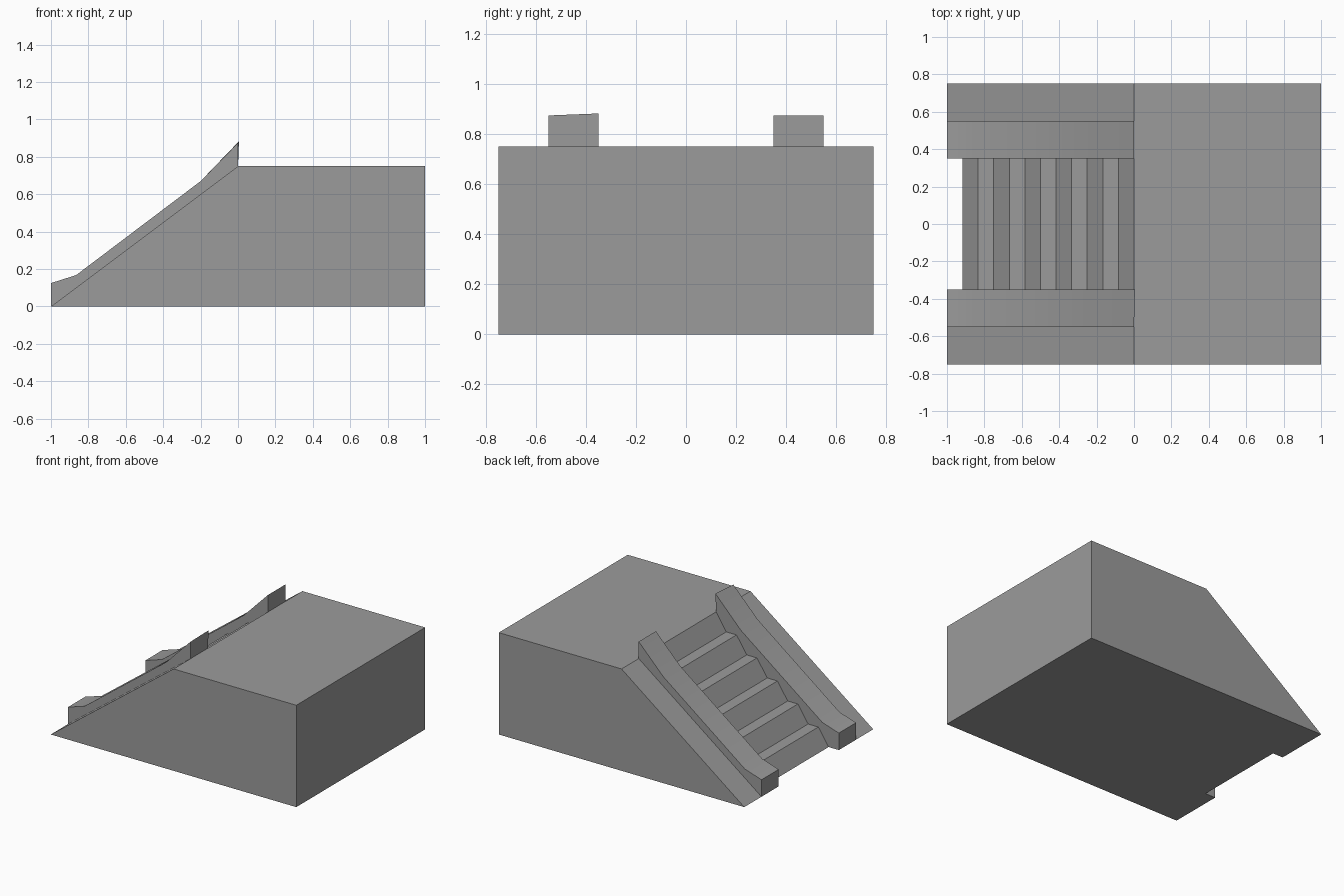
import bpy, bmesh, math

if "Cube" in bpy.data.objects:
    bpy.data.objects.remove(bpy.data.objects["Cube"])

W, INNER, OUTER = 0.75, 0.35, 0.55   # half width, rail inner and outer y
STEPS, RISE, RUN = 6, 0.125, 1 / 12

grey = bpy.data.materials.new("dark_grey")
grey.diffuse_color = (0.33, 0.33, 0.33, 1)
grey.use_nodes = True
grey.node_tree.nodes["Principled BSDF"].inputs["Base Color"].default_value = grey.diffuse_color


def strip(bm, profile, y0, y1):
    """Sweep a closed x-z profile from y0 to y1, leaving the ends open."""
    a = [bm.verts.new((x, y0, z)) for x, z in profile]
    b = [bm.verts.new((x, y1, z)) for x, z in profile]
    for i in range(len(profile)):
        j = (i + 1) % len(profile)
        bm.faces.new((a[i], a[j], b[j], b[i]))
    return a, b


def finish(bm, name):
    bmesh.ops.remove_doubles(bm, verts=bm.verts[:], dist=1e-4)
    bmesh.ops.recalc_face_normals(bm, faces=bm.faces[:])
    bmesh.ops.dissolve_limit(bm, angle_limit=math.radians(1),
                             verts=bm.verts[:], edges=bm.edges[:])
    mesh = bpy.data.meshes.new(name)
    bm.to_mesh(mesh)
    bm.free()
    mesh.materials.append(grey)
    obj = bpy.data.objects.new(name, mesh)
    bpy.context.collection.objects.link(obj)
    return obj


# Body: block with sloped flanks and a sunken stair in the middle
noses = [(-1 + 2 * RUN * i, RISE * i) for i in range(STEPS + 1)]
feet = [(x + RUN, z) for x, z in noses[:-1]]
stair = [feet[0]]
for nose, foot in zip(noses[1:], feet[1:] + [None]):
    stair += [nose] + ([foot] if foot else [])
block = [(1, 0.75), (1, 0)]

bm = bmesh.new()
strip(bm, stair + block, -INNER, INNER)
for s in (-1, 1):
    inner, outer = strip(bm, noses + block + [feet[0]], s * INNER, s * W)
    bm.faces.new(outer)
    # Cheek triangles beside each step
    for i in range(STEPS):
        tri = (noses[i], feet[i], noses[i + 1])
        bm.faces.new([bm.verts.new((x, s * INNER, z)) for x, z in tri])
finish(bm, "ramp_block_with_stairs")

# Stair rails: bars following the slope with flared ends, softly bent on top
rail = [(-1, 0), (-1, 0.125), (-0.865, 0.168), (-0.2, 0.67), (0, 0.875), (0, 0.75)]
for s, name in ((-1, "front_rail"), (1, "back_rail")):
    bm = bmesh.new()
    a, b = strip(bm, rail, s * INNER, s * OUTER)
    bm.faces.new(a)
    bm.faces.new(b)
    if s < 0:
        a[4].co.x, a[4].co.z = 0.005, 0.883   # slightly uneven tip
    obj = finish(bm, name)
    bpy.ops.object.select_all(action='DESELECT')
    obj.select_set(True)
    bpy.context.view_layer.objects.active = obj
    bpy.ops.object.shade_smooth_by_angle(angle=math.radians(30))
